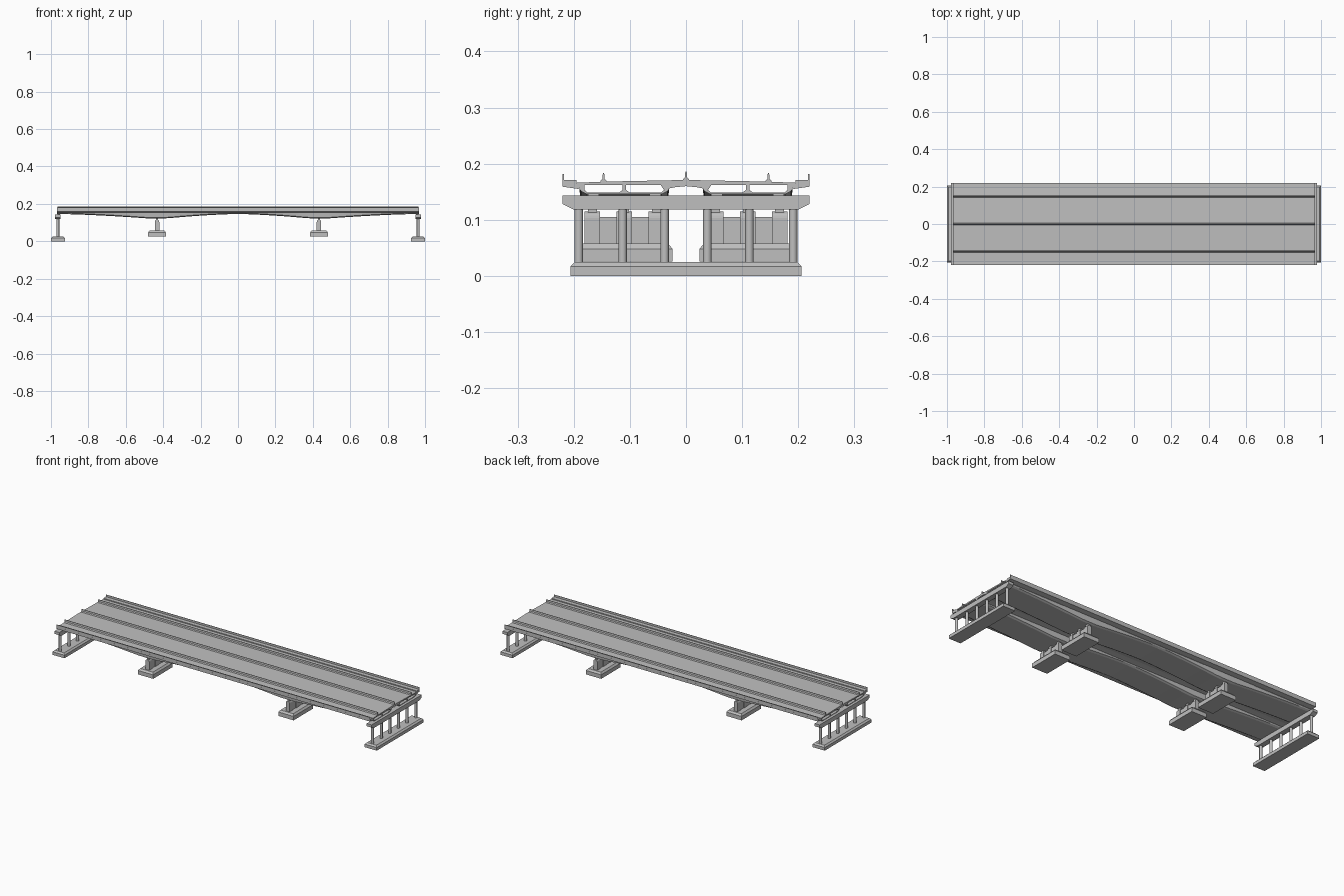
import bpy, bmesh, math

if "Cube" in bpy.data.objects:
    bpy.data.objects.remove(bpy.data.objects["Cube"], do_unlink=True)

concrete = bpy.data.materials.new("concrete_grey")
concrete.use_nodes = True
GREY = (0.52, 0.52, 0.52, 1)
concrete.diffuse_color = GREY
concrete.node_tree.nodes["Principled BSDF"].inputs["Base Color"].default_value = GREY

DECK_END = 0.967
PIER_X = 0.433
ABUT_X = 0.963


def finish(name, bm):
    bmesh.ops.recalc_face_normals(bm, faces=bm.faces)
    mesh = bpy.data.meshes.new(name)
    bm.to_mesh(mesh)
    bm.free()
    mesh.materials.append(concrete)
    obj = bpy.data.objects.new(name, mesh)
    bpy.context.collection.objects.link(obj)
    return obj


def loft(name, rings):
    """Closed solid through a list of matching rings of points."""
    bm = bmesh.new()
    loops = [[bm.verts.new(p) for p in ring] for ring in rings]
    n = len(loops[0])
    for a, b in zip(loops, loops[1:]):
        for i in range(n):
            j = (i + 1) % n
            bm.faces.new((a[i], a[j], b[j], b[i]))
    bm.faces.new(loops[0])
    bm.faces.new(loops[-1])
    return finish(name, bm)


def along_x(name, profile, x0, x1):
    return loft(name, [[(x, y, z) for y, z in profile] for x in (x0, x1)])


def mirrored(half):
    """Full profile from a half given from the +y side round to the middle."""
    return half + [(-y, z) for y, z in reversed(half) if y != 0]


def box(name, x, y, z0, z1, hx, hy):
    rect = [(y - hy, z0), (y + hy, z0), (y + hy, z1), (y - hy, z1)]
    return along_x(name, rect, x - hx, x + hx)


def footing(name, x, y, hx, hy, z0, z1, z2, inset):
    """Block with a sloped upper edge."""
    def ring(z, d):
        return [(x + sx * (hx - d), y + sy * (hy - d), z)
                for sx, sy in ((-1, -1), (1, -1), (1, 1), (-1, 1))]
    return loft(name, [ring(z0, 0), ring(z1, 0), ring(z2, inset)])


def haunch(x):
    """How far the girder deepens towards the piers."""
    d = abs(abs(x) - PIER_X)
    reach = DECK_END - PIER_X if abs(x) > PIER_X else PIER_X
    t = max(0, min(1, 1 - (d - 0.045) / (reach - 0.045)))
    return 0.024 * t ** 1.5


# Road slab: crowned top, arched soffit in the middle
top = [(0.22, 0.167), (0.195, 0.166), (0.147, 0.168), (0, 0.171)]
bottom = [(0.22, 0.159), (0.192, 0.155), (0.183, 0.162), (0.045, 0.162),
          (0.04, 0.154), (0.02, 0.158), (0, 0.16)]
slab = [(-y, z) for y, z in top[:-1]] + list(reversed(top))
slab += bottom + [(-y, z) for y, z in reversed(bottom[:-1])]
along_x("road_slab", slab, -DECK_END, DECK_END)

# Twin haunched girders, each with two hollow cells
MID = 0.11
cell = [(0.071, 0.163), (0.071, 0.153), (0.066, 0.149),
        (0.009, 0.149), (0.003, 0.153), (0.003, 0.163)]
girder = [(0.067, 0.146), (0.077, 0.151), (0.08, 0.155), (0.076, 0.163)]
girder = mirrored(girder + cell)
stations = [DECK_END * (i / 24 - 1) for i in range(49)]
for side, label in ((1, "left"), (-1, "right")):
    loft("girder_" + label, [
        [(x, side * (MID + y), z - (haunch(x) if z < 0.154 else 0))
         for y, z in girder] for x in stations])

# Median and side barriers
for name, y, z in (("median_barrier", 0, 0.17), ("left_barrier", 0.147, 0.167),
                   ("right_barrier", -0.147, 0.167)):
    half = [(0.006, z), (0.005, z + 0.003), (0.002, z + 0.006), (0.0012, z + 0.016)]
    along_x(name, [(y + a, b) for a, b in mirrored(half)], -0.965, 0.965)

# Footways and edge parapets
for s, label in ((1, "left"), (-1, "right")):
    box("footway_" + label, 0, s * 0.2075, 0.165, 0.171, DECK_END, 0.0125)
    box("parapet_" + label, 0, s * 0.2185, 0.159, 0.182, DECK_END, 0.0013)

COLUMNS = [s * y for s in (-1, 1) for y in (0.038, 0.113, 0.191)]
cap = mirrored([(0.22, 0.143), (0.22, 0.128), (0.2, 0.118)])

# Column profile with a rounded head, seen along y
HEAD = 0.012
arch = [(HEAD * math.cos(a), 0.103 + HEAD * math.sin(a))
        for a in [math.pi * i / 8 for i in range(9)]]
stem = [(HEAD, 0.055)] + arch + [(-HEAD, 0.055)]

for end, label in ((-1, "right"), (1, "left")):
    # End supports: footing, round columns, cap beam and bearings
    x = end * ABUT_X
    footing("end_footing_" + label, x, 0, 0.037, 0.206, 0, 0.017, 0.025, 0.008)
    along_x("cap_beam_" + label, cap, x - 0.015, x + 0.015)
    for y in COLUMNS:
        bpy.ops.mesh.primitive_cylinder_add(
            vertices=20, radius=0.0075, depth=0.098, location=(x, y, 0.072))
        col = bpy.context.object
        col.name = "end_column_" + label
        col.data.materials.append(concrete)
        bpy.ops.object.shade_smooth_by_angle()
    for y in (-0.165, -0.055, 0.055, 0.165):
        box("bearing_" + label, x - end * 0.005, y, 0.142, 0.147, 0.006, 0.01)

    # Middle piers: footing, low wall and three round-headed stems per girder
    x = end * PIER_X
    for s in (-1, 1):
        y = s * MID
        footing("pier_footing_" + label, x, y, 0.047, 0.086, 0.026, 0.048, 0.058, 0.008)
        box("pier_wall_" + label, x, y, 0.055, 0.105, 0.009, 0.057)
        for offset in (-0.057, 0, 0.057):
            yc = y + offset
            loft("pier_stem_" + label, [[(x + a, yy, z) for a, z in stem]
                                        for yy in (yc - 0.0135, yc + 0.0135)])
            box("pier_bearing_" + label, x, yc, 0.112, 0.124, 0.006, 0.008)
